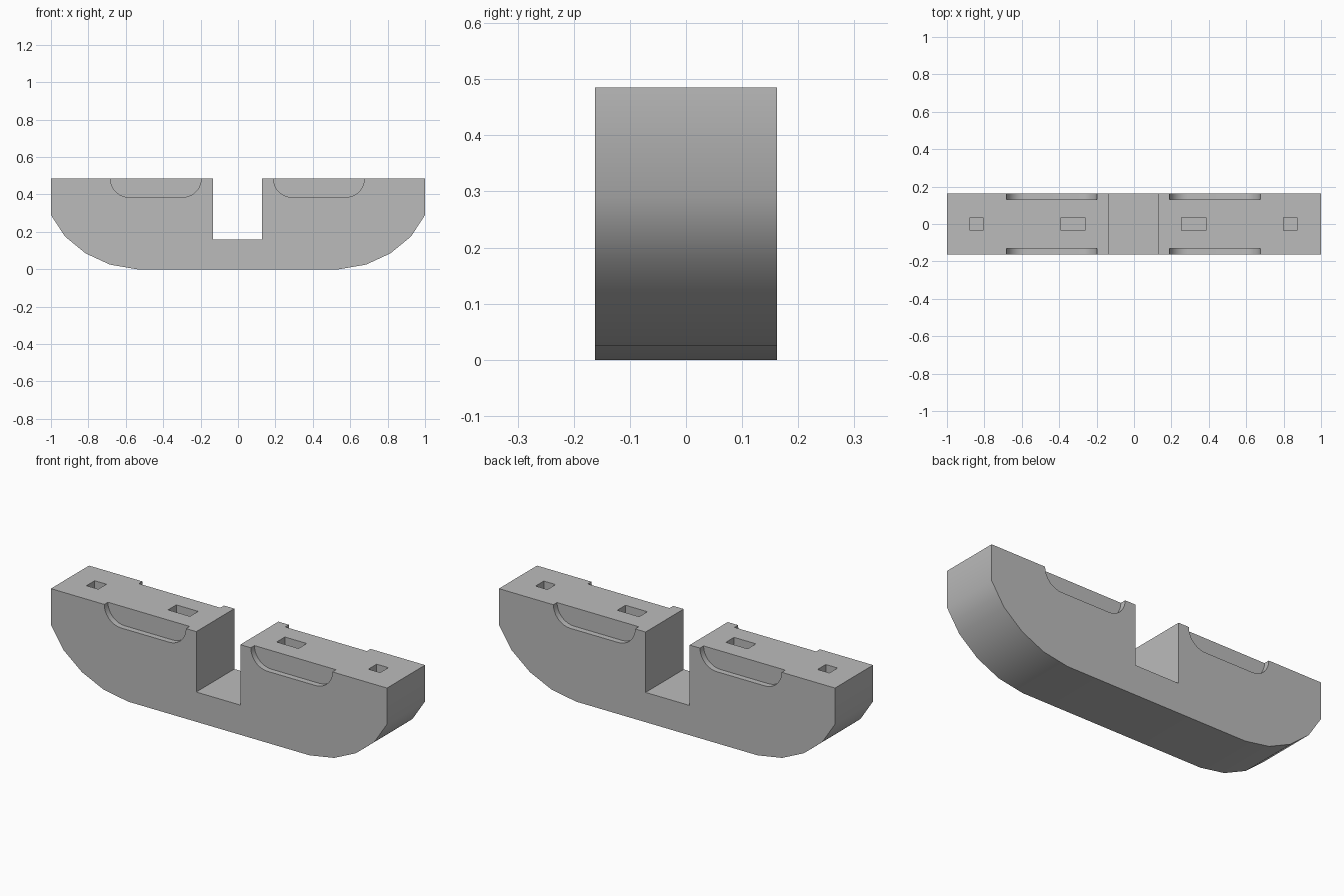
import bpy, bmesh, math

cube = bpy.data.objects.get("Cube")
if cube:
    bpy.data.objects.remove(cube, do_unlink=True)

TOP, HALF_Y, MID_X = 0.485, 0.162, -0.0035

grey = bpy.data.materials.new("plain grey")
grey.use_nodes = True
colour = (0.5, 0.5, 0.5, 1)
grey.diffuse_color = colour
grey.node_tree.nodes["Principled BSDF"].inputs["Base Color"].default_value = colour


def prism(name, profile, y0, y1):
    """Extrude an x-z outline from y0 to y1."""
    bm = bmesh.new()
    face = bm.faces.new([bm.verts.new((x, y0, z)) for x, z in profile])
    grown = bmesh.ops.extrude_face_region(bm, geom=[face])
    bmesh.ops.translate(bm, vec=(0, y1 - y0, 0),
                        verts=[v for v in grown["geom"] if isinstance(v, bmesh.types.BMVert)])
    bmesh.ops.recalc_face_normals(bm, faces=bm.faces)
    mesh = bpy.data.meshes.new(name)
    bm.to_mesh(mesh)
    bm.free()
    mesh.materials.append(grey)
    obj = bpy.data.objects.new(name, mesh)
    bpy.context.collection.objects.link(obj)
    return obj


# Body with a curved underside and a central notch
curve = [(1, TOP), (1, 0.29), (0.925, 0.175), (0.815, 0.085), (0.685, 0.025), (0.54, 0)]
notch = [(-0.135, TOP), (-0.135, 0.16), (0.127, 0.16), (0.127, TOP)]
body = prism("rocker_body", [(-x, z) for x, z in curve] + curve[::-1] + notch[::-1],
             -HALF_Y, HALF_Y)

cutters = []

# Rounded grip recesses along the top edges of both faces
R = 0.1
for side in (-1, 1):
    cx = MID_X + side * 0.436
    arc = [math.radians(a) for a in range(0, 91, 10)]
    right = [(cx + 0.143 + R * math.cos(a), TOP - R * math.sin(a)) for a in arc]
    left = [(2 * cx - x, z) for x, z in reversed(right)]
    outline = [(cx + 0.243, TOP + 0.1)] + right + left + [(cx - 0.243, TOP + 0.1)]
    for face in (-1, 1):
        cutters.append(prism("grip_recess_cutter", outline,
                             face * (HALF_Y - 0.031), face * (HALF_Y + 0.1)))

# Rectangular sockets in the top
for side in (-1, 1):
    for offset, half in ((0.323, 0.065), (0.839, 0.035)):
        cx = MID_X + side * offset
        cutters.append(prism("socket_cutter",
                             [(cx - half, TOP - 0.08), (cx + half, TOP - 0.08),
                              (cx + half, TOP + 0.1), (cx - half, TOP + 0.1)], -0.035, 0.035))

for cutter in cutters:
    cutter.hide_render = True
    mod = body.modifiers.new("cut", 'BOOLEAN')
    mod.operation = 'DIFFERENCE'
    mod.solver = 'EXACT'
    mod.object = cutter

# Bake the cuts and drop the cutters
bpy.context.view_layer.objects.active = body
body.select_set(True)
for mod in list(body.modifiers):
    bpy.ops.object.modifier_apply(modifier=mod.name)
for cutter in cutters:
    bpy.data.objects.remove(cutter, do_unlink=True)

bpy.ops.object.select_all(action='DESELECT')
body.select_set(True)
bpy.ops.object.shade_smooth_by_angle(angle=math.radians(35))
